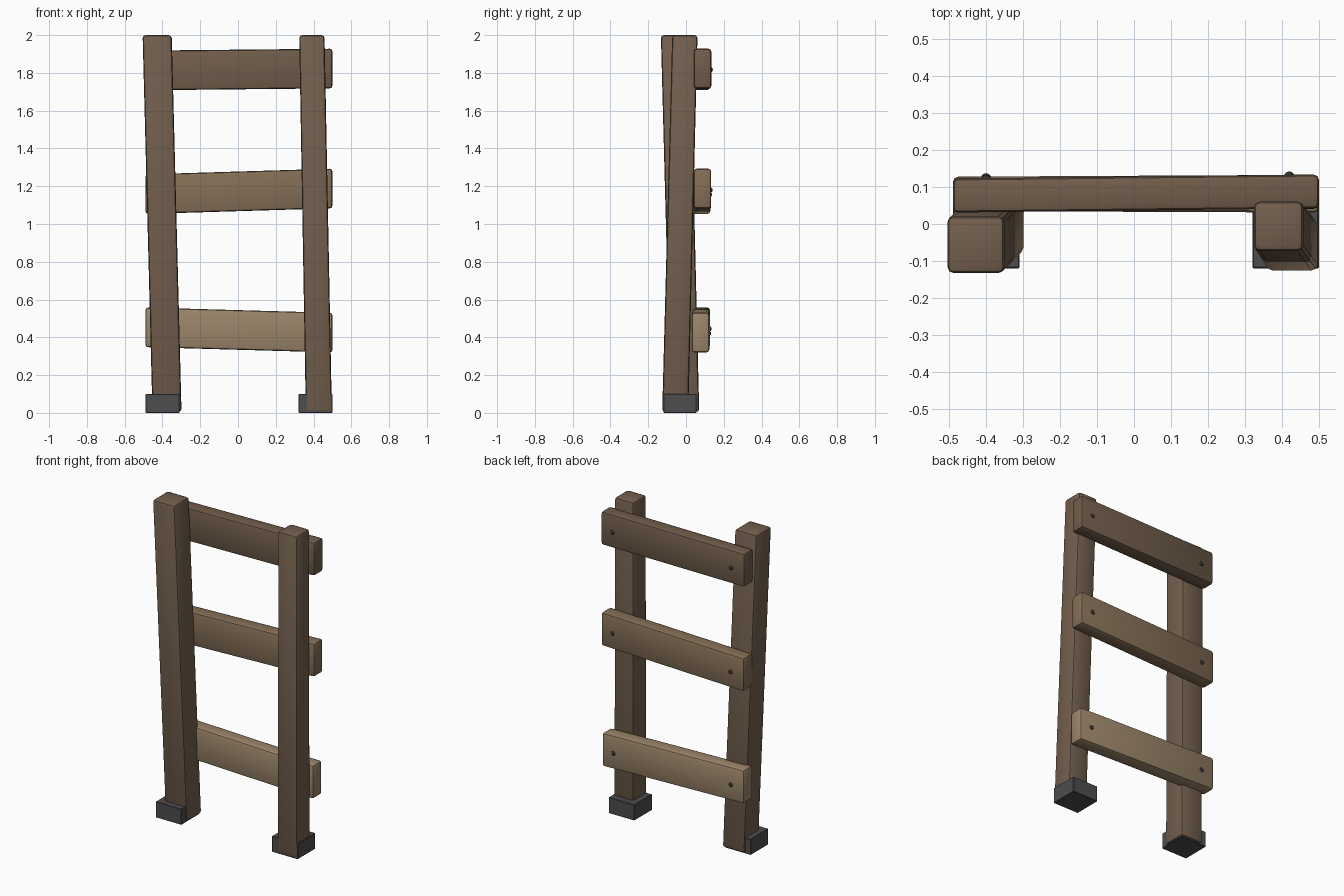
import bpy, bmesh
from mathutils import Vector

if "Cube" in bpy.data.objects:
    bpy.data.objects.remove(bpy.data.objects["Cube"])


def material(name, rgb):
    m = bpy.data.materials.new(name)
    m.diffuse_color = (*rgb, 1)
    m.use_nodes = True
    m.node_tree.nodes["Principled BSDF"].inputs["Base Color"].default_value = m.diffuse_color
    return m


POST = material("post_wood", (0.17, 0.115, 0.075))
STONE = material("foot_grey", (0.075, 0.075, 0.078))
METAL = material("bolt_metal", (0.03, 0.03, 0.032))


def beam(name, ends, axis, mat, bevel, segments=2):
    """Rounded box lofted between two end rectangles: (centre, half sizes across)."""
    bm = bmesh.new()
    across = [i for i in range(3) if i != axis]
    rings = []
    for centre, half in ends:
        ring = []
        for a, b in ((-1, -1), (1, -1), (1, 1), (-1, 1)):
            p = Vector(centre)
            p[across[0]] += a * half[0]
            p[across[1]] += b * half[1]
            ring.append(bm.verts.new(p))
        rings.append(ring)
    for i in range(4):
        j = (i + 1) % 4
        bm.faces.new((rings[0][i], rings[0][j], rings[1][j], rings[1][i]))
    for ring in rings:
        bm.faces.new(ring)
    bmesh.ops.recalc_face_normals(bm, faces=bm.faces)
    if bevel:
        bmesh.ops.bevel(bm, geom=bm.edges[:], offset=bevel, segments=segments,
                        profile=0.5, affect='EDGES')
    me = bpy.data.meshes.new(name)
    bm.to_mesh(me)
    bm.free()
    me.materials.append(mat)
    ob = bpy.data.objects.new(name, me)
    bpy.context.collection.objects.link(ob)
    return ob


# Leaning posts
beam("left_post", [((-0.376, -0.005, 0.005), (0.077, 0.075)),
                   ((-0.428, -0.056, 2.0), (0.077, 0.077))], 2, POST, 0.016)
beam("right_post", [((0.428, -0.057, 0.005), (0.069, 0.069)),
                    ((0.391, -0.006, 2.0), (0.067, 0.067))], 2, POST, 0.016)

# Foot blocks
for name, x in (("left_foot", -0.4), ("right_foot", 0.41)):
    beam(name, [((x, -0.032, 0.0), (0.09, 0.088)),
                ((x, -0.032, 0.1), (0.09, 0.088))], 2, STONE, 0.003, 1)

# Crooked rungs with bolts: z and y at the left end, z and y at the right end
rungs = [
    ("bottom", 0.453, 0.081, 0.425, 0.077, (0.33, 0.235, 0.145)),
    ("middle", 1.158, 0.082, 1.188, 0.087, (0.235, 0.16, 0.095)),
    ("top", 1.813, 0.077, 1.823, 0.088, (0.165, 0.11, 0.07)),
]
for name, zl, yl, zr, yr, rgb in rungs:
    wood = material(name + "_rung_wood", rgb)
    half = (0.046, 0.105)
    beam(name + "_rung", [((-0.49, yl, zl), half), ((0.5, yr, zr), half)],
         0, wood, 0.014)
    for side, x in (("left", -0.4), ("right", 0.42)):
        t = (x + 0.49) / 0.99
        y, z = yl + (yr - yl) * t, zl + (zr - zl) * t
        bpy.ops.mesh.primitive_uv_sphere_add(
            segments=12, ring_count=8, radius=0.015,
            location=(x, y + half[0] - 0.006, z - 0.005))
        bolt = bpy.context.object
        bolt.name = f"{name}_{side}_bolt"
        bolt.data.materials.append(METAL)

# Smooth the rounded edges
bpy.ops.object.select_all(action='SELECT')
bpy.context.view_layer.objects.active = bpy.data.objects["left_post"]
bpy.ops.object.shade_smooth_by_angle(angle=0.6)
